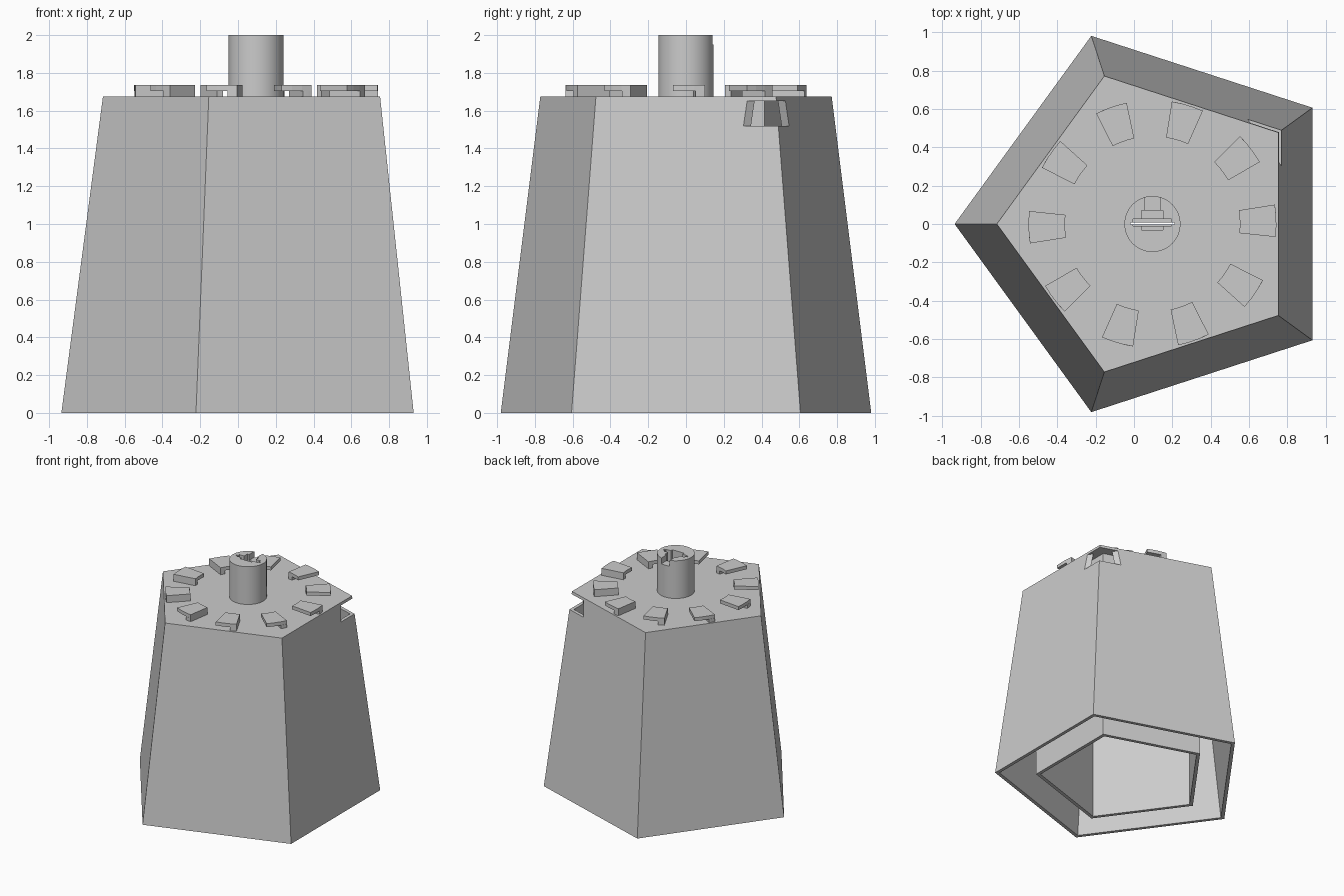
import bpy, bmesh, math
from mathutils import Matrix, Vector

if "Cube" in bpy.data.objects:
    bpy.data.objects.remove(bpy.data.objects["Cube"])

CX = 0.096          # axis of the pentagon body
H = 1.675           # height of the body

grey = bpy.data.materials.new("light_grey")
grey.diffuse_color = (0.6, 0.6, 0.6, 1)
grey.use_nodes = True
grey.node_tree.nodes["Principled BSDF"].inputs["Base Color"].default_value = grey.diffuse_color


def finish(bm, name):
    bmesh.ops.recalc_face_normals(bm, faces=bm.faces)
    me = bpy.data.meshes.new(name)
    bm.to_mesh(me)
    bm.free()
    me.materials.append(grey)
    ob = bpy.data.objects.new(name, me)
    bpy.context.collection.objects.link(ob)
    return ob


def loft(name, rings, sides, start=0.0, closed=False):
    """Join polygon rings (radius, z); cap the ends or close into a loop."""
    bm = bmesh.new()
    loops = []
    for r, z in rings:
        loops.append([bm.verts.new((CX + r * math.cos(start + i * math.tau / sides),
                                    r * math.sin(start + i * math.tau / sides), z))
                      for i in range(sides)])
    pairs = list(zip(loops, loops[1:]))
    if closed:
        pairs.append((loops[-1], loops[0]))
    else:
        bm.faces.new(loops[0])
        bm.faces.new(loops[-1])
    for a, b in pairs:
        for i in range(sides):
            j = (i + 1) % sides
            bm.faces.new((a[i], a[j], b[j], b[i]))
    return finish(bm, name)


def box(name, lo, hi, angle=0.0):
    """Box between two corners measured from the body axis, turned about it."""
    lo, hi = Vector(lo), Vector(hi)
    bm = bmesh.new()
    bmesh.ops.create_cube(bm, size=1)
    m = (Matrix.Translation((CX, 0, 0)) @ Matrix.Rotation(angle, 4, 'Z')
         @ Matrix.Translation((lo + hi) / 2) @ Matrix.Diagonal((*(hi - lo), 1)))
    bmesh.ops.transform(bm, matrix=m, verts=bm.verts)
    return finish(bm, name)


def cut(ob, cutters):
    """Subtract boxes from a part and remove them."""
    for c in cutters:
        mod = ob.modifiers.new("cut", 'BOOLEAN')
        mod.operation = 'DIFFERENCE'
        mod.solver = 'EXACT'
        mod.object = c
        c.hide_render = True
    dg = bpy.context.evaluated_depsgraph_get()
    me = bpy.data.meshes.new_from_object(ob.evaluated_get(dg))
    ob.modifiers.clear()
    ob.data = me
    for c in cutters:
        bpy.data.objects.remove(c)


def wedge(bm, r0, r1, a0, a1, z0, z1, steps=3):
    """Ring sector solid, angles in degrees."""
    arc = [math.radians(a0 + (a1 - a0) * i / steps) for i in range(steps + 1)]
    pts = [(r1, a) for a in arc] + [(r0, a) for a in reversed(arc)]
    lo, hi = ([bm.verts.new((CX + r * math.cos(a), r * math.sin(a), z)) for r, a in pts]
              for z in (z0, z1))
    bm.faces.new(lo)
    bm.faces.new(hi)
    n = len(pts)
    for i in range(n):
        j = (i + 1) % n
        bm.faces.new((lo[i], lo[j], hi[j], hi[i]))


# tapered five-sided shell, open below, with a thin lid
shell = loft("body_shell", [(0.778, 1.655), (0.996, 0), (1.031, 0), (0.811, H)],
             5, math.pi / 5)
cut(shell, [
    box("corner_notch", (0.723, -0.4, 1.52), (1.2, 0.4, 1.652), math.pi / 5),
    box("lid_slit", (-0.114, -0.003, 1.5), (0.114, 0.008, 1.9)),
])

# straight five-sided inner tube
loft("inner_tube", [(0.705, 0), (0.705, 1.66), (0.67, 1.66), (0.67, 0)],
     5, math.pi / 5, closed=True)

# round shaft with stepped slot in its end
shaft = loft("shaft", [(0.146, 1.67), (0.146, 2.0)], 48)
cut(shaft, [
    box("channel", (-0.039, 0.06, 1.95), (0.039, 0.2, 2.1)),
    box("step", (-0.056, -0.032, 1.91), (0.056, 0.07, 2.1)),
    box("slot", (-0.1, -0.01, 1.87), (0.1, 0.026, 2.1)),
    box("slit", (-0.114, -0.003, 1.5), (0.114, 0.008, 2.2)),
])
bpy.ops.object.select_all(action='DESELECT')
shaft.select_set(True)
bpy.context.view_layer.objects.active = shaft
bpy.ops.object.shade_smooth_by_angle(angle=math.radians(30))

# ten hooked tabs around the lid: a raised plate on a foot at one end
for k in range(10):
    a = 36 * k
    bm = bmesh.new()
    wedge(bm, 0.456, 0.646, a - 6, a + 9, 1.705, 1.735)
    wedge(bm, 0.456, 0.646, a + 4.5, a + 9, H - 0.003, 1.705)
    finish(bm, f"tab_{k + 1}")
